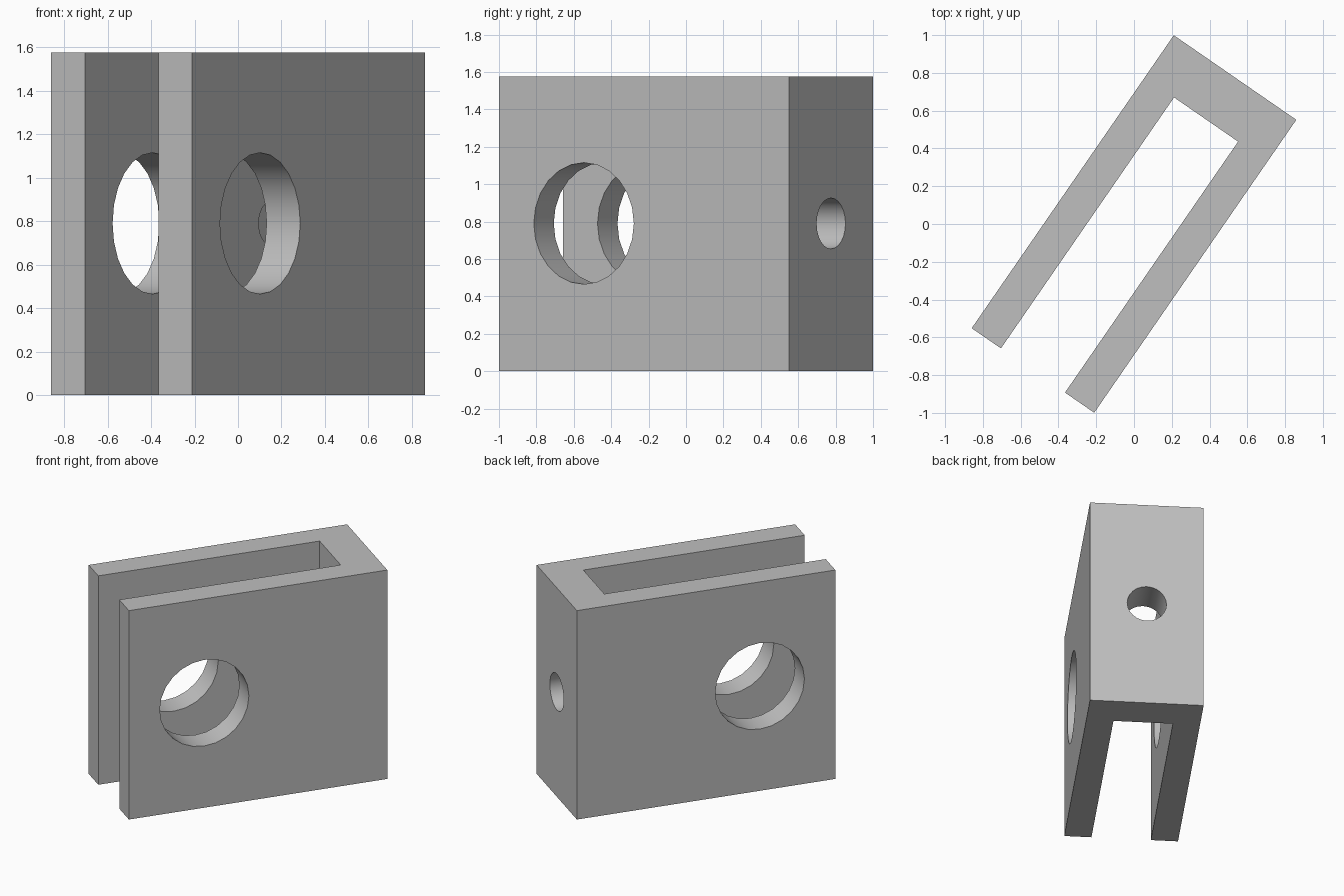
import bpy, bmesh
from math import radians, pi
from mathutils import Matrix

if "Cube" in bpy.data.objects:
    bpy.data.objects.remove(bpy.data.objects["Cube"])

HALF_LENGTH, HALF_WIDTH, HEIGHT = 0.942, 0.394, 1.575
ARM, BASE = 0.188, 0.27
MID = 0.79
inner = HALF_WIDTH - ARM
slot_end = HALF_LENGTH - BASE
TURN = Matrix.Rotation(radians(55.4), 4, 'Z')

grey = bpy.data.materials.new("plain_grey")
grey.use_nodes = True
colour = (0.52, 0.52, 0.52, 1)
grey.diffuse_color = colour
grey.node_tree.nodes["Principled BSDF"].inputs["Base Color"].default_value = colour


def add_object(name, bm):
    bmesh.ops.recalc_face_normals(bm, faces=bm.faces)
    mesh = bpy.data.meshes.new(name)
    bm.to_mesh(mesh)
    bm.free()
    mesh.materials.append(grey)
    obj = bpy.data.objects.new(name, mesh)
    bpy.context.collection.objects.link(obj)
    return obj


def drill(target, name, radius, depth, centre, axis, sides=24):
    """Cut a round hole along the given local axis."""
    bm = bmesh.new()
    bmesh.ops.create_cone(bm, cap_ends=True, segments=sides, radius1=radius,
                          radius2=radius, depth=depth)
    spin = Matrix.Rotation(pi / 2, 4, 'Y' if axis == 'X' else 'X')
    bmesh.ops.transform(bm, matrix=Matrix.Translation(centre) @ spin, verts=bm.verts)
    cutter = add_object(name, bm)
    cutter.hide_render = True
    mod = target.modifiers.new(name, 'BOOLEAN')
    mod.operation = 'DIFFERENCE'
    mod.solver = 'EXACT'
    mod.object = cutter
    bpy.ops.object.modifier_apply(modifier=name)
    bpy.data.objects.remove(cutter)


# U-shaped body: two arms joined by a thick base
profile = [(-HALF_LENGTH, -HALF_WIDTH), (HALF_LENGTH, -HALF_WIDTH),
           (HALF_LENGTH, HALF_WIDTH), (-HALF_LENGTH, HALF_WIDTH),
           (-HALF_LENGTH, inner), (slot_end, inner),
           (slot_end, -inner), (-HALF_LENGTH, -inner)]
bm = bmesh.new()
face = bm.faces.new([bm.verts.new((x, y, 0)) for x, y in profile])
top = bmesh.ops.extrude_face_region(bm, geom=[face])["geom"]
bmesh.ops.translate(bm, vec=(0, 0, HEIGHT),
                    verts=[v for v in top if isinstance(v, bmesh.types.BMVert)])
body = add_object("clevis_body", bm)
bpy.ops.object.select_all(action='DESELECT')
body.select_set(True)
bpy.context.view_layer.objects.active = body

# Large pin hole through both arms, small hole through the base
drill(body, "pin_hole", 0.325, 2, (0.55 - HALF_LENGTH, 0, MID), 'Y')
drill(body, "base_hole", 0.136, 0.6, (HALF_LENGTH, 0, MID), 'X')

# Shallow round pocket inside one arm beside the base
drill(body, "arm_pocket", 0.1, 0.12, (slot_end - 0.106, inner, MID), 'Y')

# Turn into place and keep edges crisp
body.data.transform(TURN)
bpy.ops.object.shade_smooth_by_angle(angle=radians(30))
